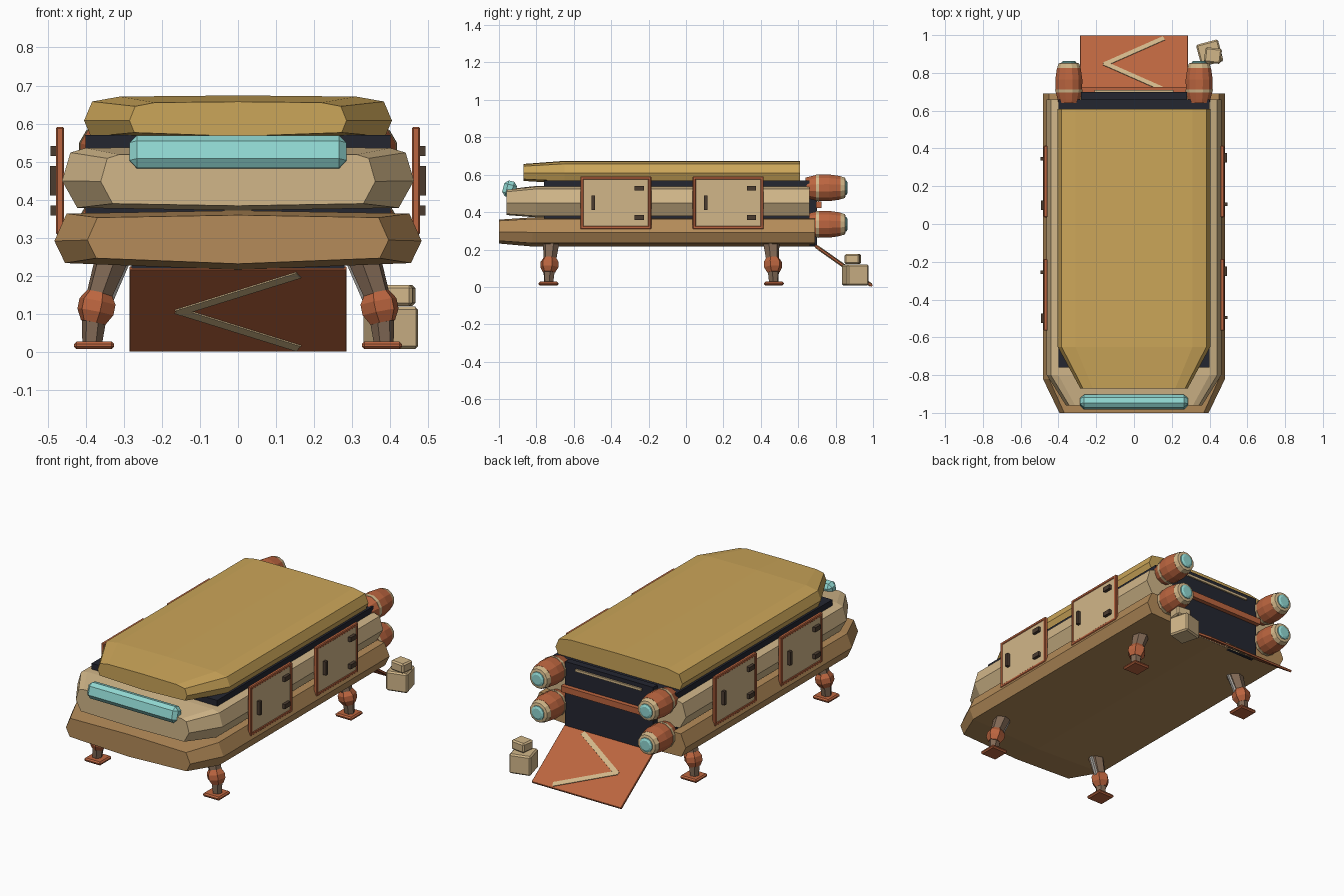
import bpy, bmesh, math
from mathutils import Vector, Matrix, Euler

if "Cube" in bpy.data.objects:
    bpy.data.objects.remove(bpy.data.objects["Cube"])


def mat(name, r, g, b):
    m = bpy.data.materials.new(name)
    m.diffuse_color = (r, g, b, 1)
    m.use_nodes = True
    m.node_tree.nodes["Principled BSDF"].inputs["Base Color"].default_value = m.diffuse_color
    return m


OCHRE = mat("ochre", .60, .38, .10)
SAND = mat("sand", .64, .47, .25)
TAN = mat("tan", .46, .26, .10)
RUST = mat("rust", .50, .13, .05)
GLASS = mat("glass", .28, .68, .64)
DARK = mat("dark", .017, .019, .03)
STRUT = mat("strut", .22, .14, .09)
FITTING = mat("fitting", .07, .045, .03)
STEEL = mat("steel", .40, .38, .35)


def finish(name, bm, material):
    bmesh.ops.recalc_face_normals(bm, faces=bm.faces)
    me = bpy.data.meshes.new(name)
    bm.to_mesh(me)
    bm.free()
    me.materials.append(material)
    ob = bpy.data.objects.new(name, me)
    bpy.context.collection.objects.link(ob)
    return ob


def box(name, center, size, material, bevel=0.0, rot=(0, 0, 0)):
    bm = bmesh.new()
    bmesh.ops.create_cube(bm, size=1)
    bmesh.ops.scale(bm, vec=size, verts=bm.verts)
    if bevel:
        bmesh.ops.bevel(bm, geom=bm.edges[:], offset=bevel, segments=1,
                        affect='EDGES', profile=0.5)
    bm.transform(Matrix.Translation(center) @ Euler(rot).to_matrix().to_4x4())
    return finish(name, bm, material)


def loft(name, rings, material):
    """Skin a list of equal-length point rings and cap both ends."""
    bm = bmesh.new()
    vs = [[bm.verts.new(p) for p in ring] for ring in rings]
    n = len(vs[0])
    for a, b in zip(vs, vs[1:]):
        for i in range(n):
            j = (i + 1) % n
            bm.faces.new((a[i], a[j], b[j], b[i]))
    bm.faces.new(vs[0])
    bm.faces.new(vs[-1])
    return finish(name, bm, material)


def tube(name, p0, p1, stops, sides, material, phase=0.0):
    """Turned part along p0-p1; stops are (fraction, radius)."""
    p0, p1 = Vector(p0), Vector(p1)
    q = (p1 - p0).to_track_quat('Z', 'Y')
    rings = []
    for t, r in stops:
        c = p0.lerp(p1, t)
        rings.append([c + q @ Vector((r * math.cos(a), r * math.sin(a), 0))
                      for a in (phase + 2 * math.pi * i / sides for i in range(sides))])
    return loft(name, rings, material)


def slab(name, half, stations, zmid, material):
    """Hull layer: half cross-section mirrored in x, swept over (y, x scale, z scale)."""
    full = half + [(-x, z) for x, z in reversed(half) if x > 0]
    loft(name, [[(x * sx, y, zmid + (z - zmid) * sz) for x, z in full]
                for y, sx, sz in stations], material)


# Hull: three stacked layers with tapered noses
slab("lower_hull", [(0, .372), (.45, .364), (.482, .292), (.454, .234), (0, .216)],
     [(-1, .82, .82), (-.82, 1, 1), (.69, 1, 1)], .305, TAN)
slab("middle_hull", [(0, .54), (.40, .536), (.44, .524), (.462, .45), (.422, .379), (0, .372)],
     [(-.96, .78, .82), (-.80, 1, 1), (.66, 1, 1)], .44, SAND)
slab("upper_hull", [(0, .674), (.31, .671), (.383, .658), (.404, .608), (.386, .566), (0, .553)],
     [(-.87, .705, .75), (-.65, 1, 1), (.61, 1, 1)], .608, OCHRE)
box("inner_core", (0, -.05, .44), (.80, 1.42, .26), DARK)

# Windscreen
box("windscreen", (0, -.943, .523), (.57, .07, .088), GLASS, .02, (-.25, 0, 0))

# Rear bay
box("rear_bay_panel", (0, .68, .405), (.56, .04, .37), DARK)
box("rear_bay_bar", (0, .71, .44), (.58, .03, .035), RUST)
box("rear_bay_strip", (0, .703, .56), (.42, .012, .014), SAND)

# Side doors; the fittings turn half way round on the far side
for s in (1, -1):
    for yc in (-.375, .225):
        x = s * .4675
        for e in (-1, 1):
            box("door_frame_rail", (x, yc, .45 + e * .1325), (.021, .38, .018), RUST, .004)
            box("door_frame_post", (x, yc + e * .181, .45), (.021, .018, .28), RUST, .004)
            box("door_hinge", (s * .482, yc + s * .125, .45 + e * .078), (.02, .05, .026), FITTING)
        box("door_panel", (s * .466, yc, .45), (.017, .35, .25), SAND)
        box("door_handle", (s * .482, yc - s * .12, .45), (.024, .018, .078), FITTING)

# Engines: banded barrels with glowing ends
for s in (1, -1):
    for z in (.53, .335):
        x = s * .345

        def part(name, stops, m):
            tube(name, (x, 0, z), (x, 1, z), stops, 12, m, math.pi / 12)
        part("engine_front", [(.64, .056), (.66, .062), (.695, .071)], RUST)
        part("engine_band", [(.695, .073), (.712, .075)], SAND)
        part("engine_body", [(.712, .073), (.765, .074), (.825, .065)], RUST)
        part("engine_rim", [(.825, .064), (.85, .056), (.853, .044)], SAND)
        part("engine_glow", [(.845, .042), (.858, .040), (.864, .028)], GLASS)

# Landing legs
for s in (1, -1):
    for y, lean in ((-.725, -1), (.46, 1)):
        def at(x, dy, z):
            return (s * x, y + lean * dy, z)
        tube("leg_upper", at(.33, -.005, .25), at(.368, .003, .14),
             [(0, .046), (1, .034)], 6, STRUT)
        tube("leg_joint", at(.364, .003, .157), at(.38, .007, .078),
             [(0, .034), (.3, .05), (.65, .05), (1, .034)], 6, RUST)
        tube("leg_lower", at(.378, .007, .085), at(.383, .009, .02),
             [(0, .032), (1, .026)], 6, STRUT)
        tube("leg_piston", at(.298, -.01, .235), at(.352, 0, .11),
             [(0, .014), (1, .014)], 6, STEEL)
        box("foot_pad", at(.378, .01, .018), (.106, .106, .02), RUST, .007)

# Boarding ramp with chevron strips, laid out in the ramp's own plane
run, drop = .305, .215
length, tilt = math.hypot(run, drop), -math.atan2(drop, run)
place = Matrix.Translation((0, .843, .113)) @ Matrix.Rotation(tilt, 4, 'X')
ramp = box("ramp", (0, 0, 0), (.57, length, .013), RUST, .002)
ramp.matrix_world = place
for e in (-1, 1):
    dx, dy = .30, .162
    strip = box("ramp_chevron", (0, e * dy / 2, 0), (math.hypot(dx, dy) + .02, .026, .021),
                SAND, 0, (0, 0, e * math.atan2(dy, dx)))
    strip.matrix_world = place

# Cargo crates by the ramp
box("large_crate", (.401, .905, .064), (.12, .12, .112), SAND, .008, (0, 0, .26))
box("small_crate", (.418, .892, .149), (.088, .08, .055), SAND, .008, (0, 0, -.12))
